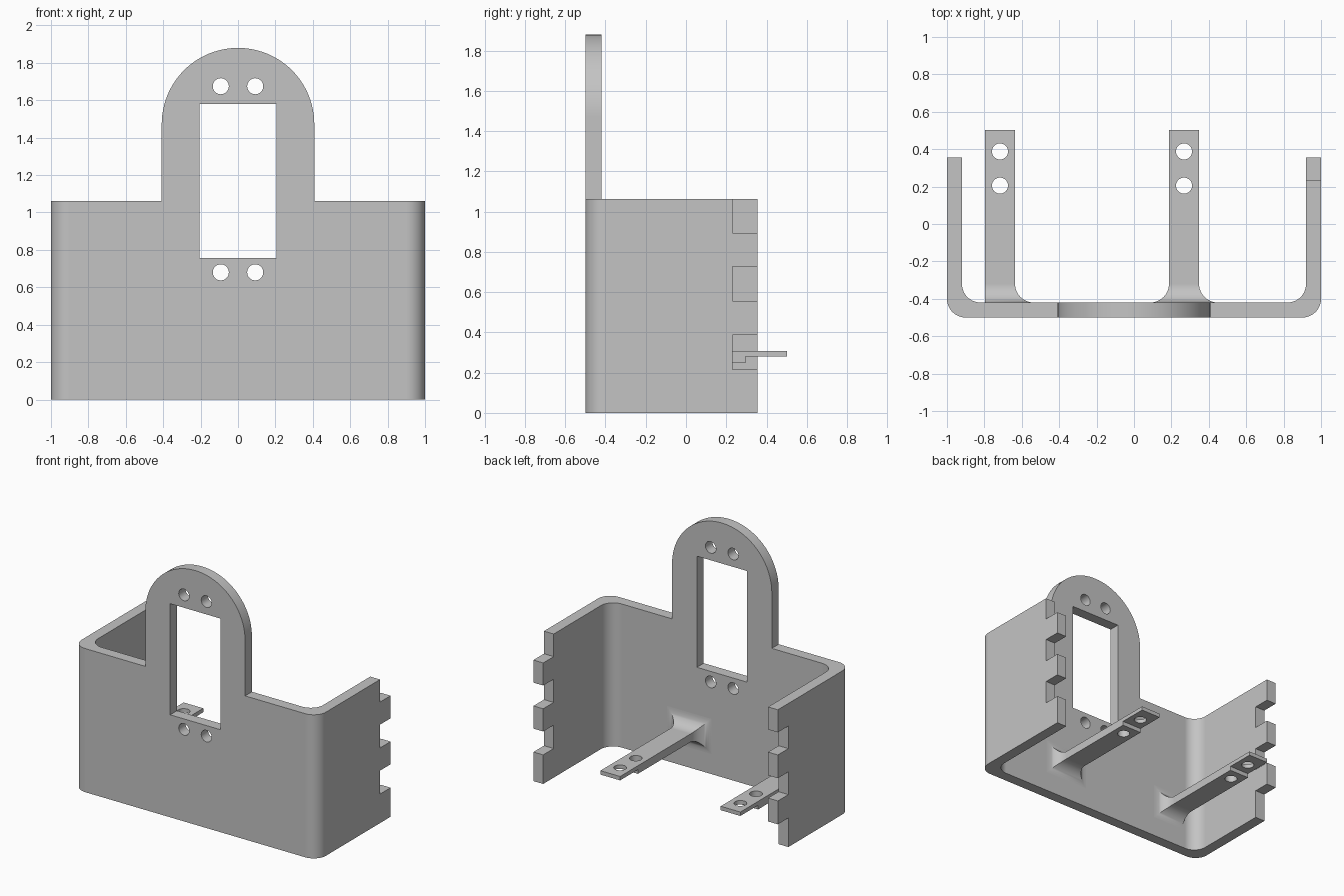
import bpy
import bmesh
from math import sin, cos, pi, radians

cube = bpy.data.objects.get("Cube")
if cube:
    bpy.data.objects.remove(cube, do_unlink=True)

# Main dimensions
FRONT, BACK, HEIGHT, THICK, R = -0.5, 0.355, 1.062, 0.08, 0.1
INNER = FRONT + THICK

grey = bpy.data.materials.new("plain grey")
grey.use_nodes = True
grey.diffuse_color = (0.55, 0.55, 0.55, 1)
grey.node_tree.nodes["Principled BSDF"].inputs["Base Color"].default_value = grey.diffuse_color


def finish_mesh(name, bm):
    bmesh.ops.recalc_face_normals(bm, faces=bm.faces)
    mesh = bpy.data.meshes.new(name)
    bm.to_mesh(mesh)
    bm.free()
    mesh.materials.append(grey)
    obj = bpy.data.objects.new(name, mesh)
    bpy.context.collection.objects.link(obj)
    return obj


def loft(name, rings):
    """Skin a list of equal-length closed rings and cap both ends."""
    bm = bmesh.new()
    rows = [[bm.verts.new(p) for p in ring] for ring in rings]
    n = len(rows[0])
    for a, b in zip(rows, rows[1:]):
        for i in range(n):
            j = (i + 1) % n
            bm.faces.new((a[i], a[j], b[j], b[i]))
    bm.faces.new(rows[0])
    bm.faces.new(rows[-1])
    return finish_mesh(name, bm)


def prism(name, outline, axis, lo, hi):
    """Extrude a 2D outline along y (outline in x, z) or z (outline in x, y)."""
    def place(u, v, w):
        return (u, w, v) if axis == "y" else (u, v, w)
    return loft(name, [[place(u, v, w) for u, v in outline] for w in (lo, hi)])


def rect(x0, x1, v0, v1):
    return [(x0, v0), (x1, v0), (x1, v1), (x0, v1)]


def arc(cx, cy, r, start, end, steps):
    angles = [radians(start + (end - start) * i / steps) for i in range(steps + 1)]
    return [(cx + r * cos(a), cy + r * sin(a)) for a in angles]


def circle(cx, cy, r=0.043):
    return arc(cx, cy, r, 0, 360, 32)[:-1]


def combine(obj, other, operation="DIFFERENCE"):
    """Apply a boolean and discard the helper."""
    other.hide_render = True
    mod = obj.modifiers.new("boolean", "BOOLEAN")
    mod.operation, mod.solver, mod.object = operation, "EXACT", other
    bpy.context.view_layer.objects.active = obj
    bpy.ops.object.modifier_apply(modifier=mod.name)
    bpy.data.objects.remove(other, do_unlink=True)


def smooth(obj):
    bpy.ops.object.select_all(action="DESELECT")
    obj.select_set(True)
    bpy.context.view_layer.objects.active = obj
    bpy.ops.object.shade_smooth_by_angle(angle=radians(30))
    obj.modifiers.new("weighted normals", "WEIGHTED_NORMAL").keep_sharp = True


# Three-sided wall with rounded corners
inside = 1 - THICK
outline = [(-1, BACK)]
outline += arc(-1 + R, FRONT + R, R, 180, 270, 12)
outline += arc(1 - R, FRONT + R, R, 270, 360, 12)
outline += [(1, BACK), (inside, BACK)]
outline += arc(inside - R, INNER + R, R, 0, -90, 12)
outline += arc(R - inside, INNER + R, R, -90, -180, 12)
outline += [(-inside, BACK)]
wall = prism("bracket_wall", outline, "z", 0, HEIGHT)

# Arched mounting plate merged into the front wall
ARCH = 0.408
arch = [(-ARCH, 0.9), (ARCH, 0.9)] + arc(0, 1.472, ARCH, 0, 180, 48)
combine(wall, prism("arched_plate", arch, "y", FRONT, INNER), "UNION")

# Window and its four screw holes
combine(wall, prism("window_cutter", rect(-0.205, 0.205, 0.758, 1.58), "y", -0.7, -0.2))
for x in (-0.092, 0.092):
    for z in (0.68, 1.675):
        combine(wall, prism("hole_cutter", circle(x, z), "y", -0.7, -0.2))

# Interlocking finger notches, alternating between the two side walls
LEVELS = [-0.1, 0.215, 0.388, 0.556, 0.728, 0.895, 1.2]
for i, (z0, z1) in enumerate(zip(LEVELS, LEVELS[1:])):
    x = 1 if i % 2 else -1
    combine(wall, prism("notch_cutter", rect(x - 0.2, x + 0.2, 0.232, 0.6), "z", z0, z1))
smooth(wall)


# Support arms: flared root, thin tip and two screw holes
def support_arm(name, x0, x1, flare_left):
    z0, z1, tip = 0.248, 0.308, 0.503
    rings = []
    for i in range(13):
        t = i / 12 * pi / 2
        f, y = R * (1 - sin(t)), INNER + R * (1 - cos(t))
        section = rect(x0 - f * flare_left, x1 + f, z0 - f, z1 + f)
        rings.append([(x, y, z) for x, z in section])
    rings.append([(x, tip, z) for x, z in rect(x0, x1, z0, z1)])
    arm = loft(name, rings)
    combine(arm, prism("step_cutter", rect(x0 - 0.1, x1 + 0.1, 0.295, 0.7), "z", 0.1, 0.279))
    for y in (0.205, 0.388):
        combine(arm, prism("hole_cutter", circle((x0 + x1) / 2, y), "z", 0.1, 0.5))
    smooth(arm)


support_arm("right_support_arm", -0.797, -0.636, 0)
support_arm("left_support_arm", 0.187, 0.348, 1)
